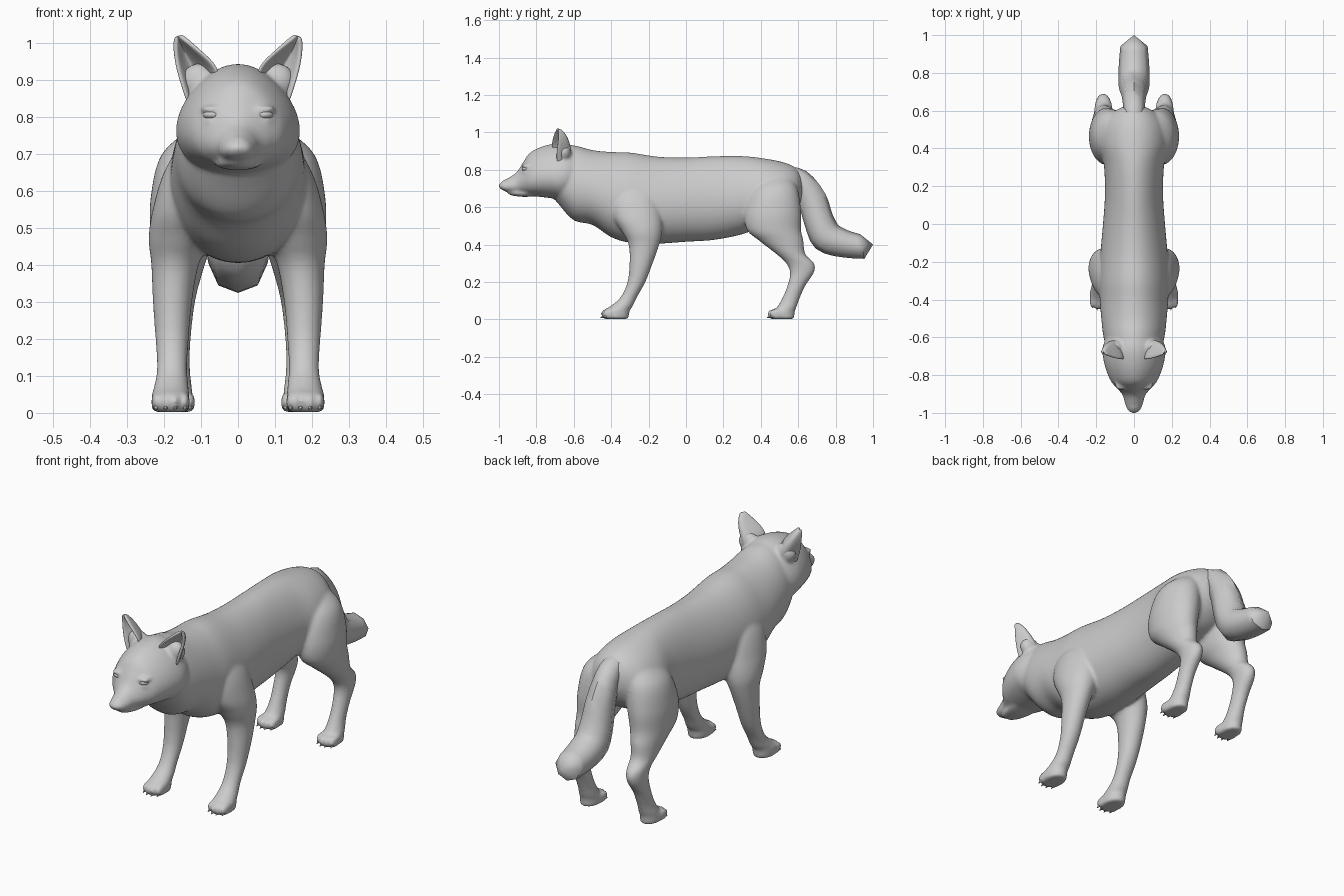
import bpy, bmesh
from math import sin, cos, pi, radians
from mathutils import Matrix, Vector

if "Cube" in bpy.data.objects:
    bpy.data.objects.remove(bpy.data.objects["Cube"])


def spline(rows, steps):
    """Catmull-Rom through rows of ring parameters."""
    out = []
    for i in range(len(rows) - 1):
        p0, p1 = rows[max(i - 1, 0)], rows[i]
        p2, p3 = rows[i + 1], rows[min(i + 2, len(rows) - 1)]
        for k in range(steps):
            t = k / steps
            out.append([0.5 * (2 * b + (c - a) * t + (2 * a - 5 * b + 4 * c - d) * t * t
                               + (3 * b - a - 3 * c + d) * t ** 3)
                        for a, b, c, d in zip(p0, p1, p2, p3)])
    return out + [list(rows[-1])]


def loft(bm, rows, n=56, steps=6, egg=0.0, tip=None):
    """Skin rings (x, y, z, half width, half height, tilt of the height axis in degrees)."""
    rings = []
    for x, y, z, rx, ry, a in spline(rows, steps):
        a = radians(a)
        ring = []
        for k in range(n):
            t = 2 * pi * k / n
            u = rx * cos(t) * (1 - egg * sin(t))
            v = ry * sin(t)
            ring.append(bm.verts.new((x + u, y + v * cos(a), z + v * sin(a))))
        rings.append(ring)
    faces = []
    for r, q in zip(rings, rings[1:]):
        for k in range(n):
            j = (k + 1) % n
            faces.append(bm.faces.new((r[k], r[j], q[j], q[k])))
    ends = [(rings[0], rows[0][:3]), (rings[-1], tip or rows[-1][:3])]
    for ring, apex in ends:
        c = bm.verts.new(apex)
        for k in range(n):
            faces.append(bm.faces.new((ring[k], ring[(k + 1) % n], c)))
    bmesh.ops.recalc_face_normals(bm, faces=faces)


def trunk(rows):
    """Rows of (y, bottom, top, half width) to upright rings."""
    return [(0, y, (b + t) / 2, w, (t - b) / 2, 90) for y, b, t, w in rows]


def ball(bm, c, r):
    m = Matrix.Translation(c) @ Matrix.Diagonal((*r, 1))
    bmesh.ops.create_uvsphere(bm, u_segments=20, v_segments=12, radius=1, matrix=m)


def finish(bm, name):
    me = bpy.data.meshes.new(name)
    bm.to_mesh(me)
    bm.free()
    for p in me.polygons:
        p.use_smooth = True
    ob = bpy.data.objects.new(name, me)
    bpy.context.collection.objects.link(ob)
    return ob


body = bmesh.new()

# Torso and neck
loft(body, trunk([
    (-.74, .69, .90, .09), (-.68, .615, .92, .135), (-.60, .53, .93, .16),
    (-.50, .505, .905, .172), (-.40, .44, .895, .18), (-.30, .41, .892, .184),
    (-.15, .405, .87, .176), (0, .415, .865, .163), (.15, .425, .872, .153),
    (.30, .455, .873, .157), (.42, .50, .86, .176), (.52, .53, .84, .165),
    (.585, .58, .812, .12), (.62, .64, .77, .06)]), egg=.12)

# Head and muzzle
loft(body, trunk([
    (-.995, .70, .725, .02), (-.98, .69, .742, .036), (-.95, .68, .757, .047),
    (-.905, .676, .788, .06), (-.87, .67, .842, .088), (-.835, .662, .89, .118),
    (-.78, .655, .92, .142), (-.72, .648, .937, .158), (-.66, .64, .942, .163),
    (-.60, .67, .928, .14), (-.56, .72, .90, .08)]), egg=.22)

# Lower jaw and nose
loft(body, trunk([(-.95, .668, .682, .022), (-.92, .66, .69, .043),
                  (-.86, .655, .69, .06), (-.79, .66, .69, .065)]))
ball(body, (0, -.977, .714), (.036, .025, .021))

front_leg = [
    (.09, -.30, .77, .03, .05, 0), (.123, -.28, .66, .072, .125, 0),
    (.147, -.26, .55, .083, .13, 0), (.158, -.235, .47, .083, .108, 0),
    (.17, -.225, .40, .064, .082, 0), (.177, -.24, .30, .053, .062, 0),
    (.178, -.265, .20, .045, .048, 0), (.178, -.305, .12, .041, .044, 0),
    (.18, -.345, .07, .047, .06, 0), (.182, -.37, .05, .051, .07, 0),
    (.182, -.375, .02, .051, .07, 0), (.182, -.375, .002, .049, .066, 0)]
hind_leg = [
    (.08, .49, .78, .03, .05, 0), (.115, .475, .70, .09, .12, 0),
    (.138, .465, .58, .098, .15, 0), (.148, .47, .48, .088, .145, 0),
    (.155, .51, .42, .072, .118, 0), (.16, .56, .35, .056, .078, 0),
    (.162, .61, .30, .046, .075, 0), (.164, .62, .25, .041, .064, 0),
    (.166, .59, .18, .037, .048, 0), (.166, .56, .11, .037, .047, 0),
    (.167, .535, .06, .044, .054, 0), (.168, .515, .042, .047, .067, 0),
    (.168, .512, .002, .047, .067, 0)]

claws = bmesh.new()
eyes = bmesh.new()
for s in (1, -1):
    # Legs with four toes and claws per paw
    for leg, x0, y0 in ((front_leg, .182, -.418), (hind_leg, .168, .472)):
        loft(body, [(s * r[0], *r[1:]) for r in leg])
        for dx, dy in ((-.039, .012), (-.013, 0), (.013, 0), (.039, .012)):
            x = s * x0 + dx
            ball(body, (x, y0 + dy, .029), (.0135, .039, .028))
            m = Matrix.Translation((x, y0 + dy - .03, .013)) @ Matrix.Rotation(radians(110), 4, 'X')
            bmesh.ops.create_cone(claws, segments=6, radius1=.008, radius2=.001,
                                  depth=.02, cap_ends=True, matrix=m)
    # Eyelids and eyes
    ball(body, (s * .069, -.85, .82), (.034, .032, .011))
    ball(body, (s * .069, -.85, .79), (.03, .026, .008))
    ball(eyes, (s * .069, -.853, .805), (.026, .024, .014))
    # Flesh at the root of each ear
    ball(body, (s * .105, -.652, .895), (.05, .038, .05))

# Fuse the overlapping forms into one smooth skin
skin = finish(body, "body")
rm = skin.modifiers.new("fuse", 'REMESH')
rm.mode = 'VOXEL'
rm.voxel_size = .008
rm.use_smooth_shade = True
sm = skin.modifiers.new("soften", 'SMOOTH')
sm.factor = .5
sm.iterations = 9

finish(claws, "claws")
finish(eyes, "eyes")

# Drooping tail with a blunt faceted tip
tail = bmesh.new()
loft(tail, [(0, .53, .79, .05, .03, 80), (0, .61, .745, .056, .058, 55),
            (0, .675, .64, .065, .077, 22), (0, .71, .53, .077, .08, 20),
            (0, .755, .44, .083, .087, 45), (0, .85, .405, .08, .074, 82),
            (0, .942, .39, .072, .067, 100)], n=8, steps=3, tip=(0, 1.0, .40))
tail_ob = finish(tail, "tail")
bpy.context.view_layer.objects.active = tail_ob
tail_ob.select_set(True)
bpy.ops.object.shade_smooth_by_angle(angle=radians(50))

# Cupped ears: inner edge, outer edge, depth of the cup
ear_rows = [((.05, -.71, .89), (.13, -.69, .82), .085),
            ((.055, -.72, .935), (.15, -.695, .88), .09),
            ((.098, -.712, .973), (.167, -.685, .94), .068),
            ((.134, -.70, 1.003), (.171, -.682, .985), .04),
            ((.156, -.69, 1.02), (.168, -.686, 1.016), .01)]
ear = bmesh.new()
grid = []
for a, b, d in ear_rows:
    a, b = Vector(a), Vector(b)
    grid.append([ear.verts.new(a.lerp(b, k / 8) + Vector((0, d * sin(pi * k / 8), 0)))
                 for k in range(9)])
for r, q in zip(grid, grid[1:]):
    for k in range(8):
        ear.faces.new((r[k], r[k + 1], q[k + 1], q[k]))
ears = finish(ear, "ears")
so = ears.modifiers.new("thickness", 'SOLIDIFY')
so.thickness = .014
so.offset = 0
ears.modifiers.new("mirror", 'MIRROR')
sub = ears.modifiers.new("round", 'SUBSURF')
sub.levels = sub.render_levels = 2
